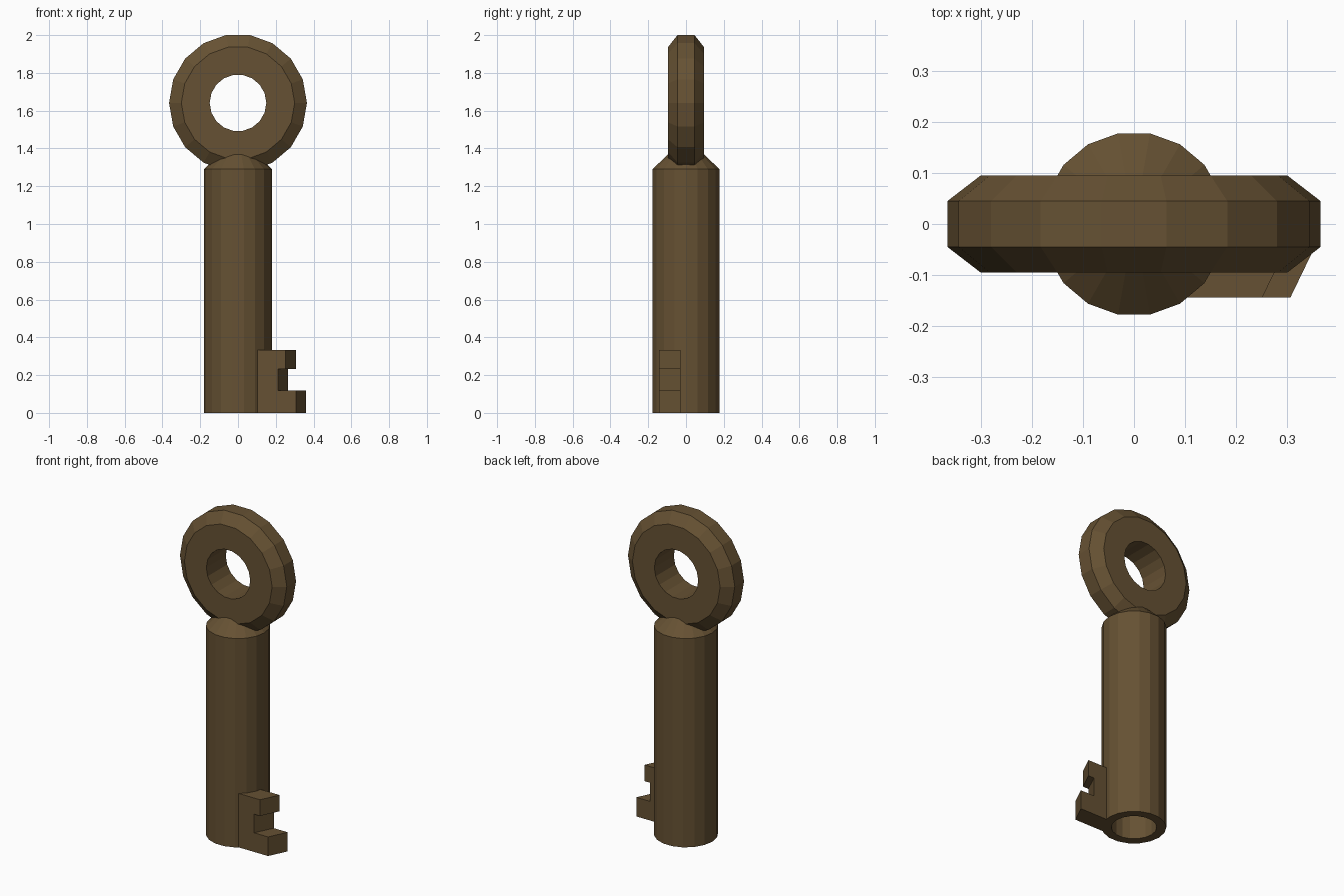
import bpy, bmesh, math
from mathutils import Matrix

if "Cube" in bpy.data.objects:
    bpy.data.objects.remove(bpy.data.objects["Cube"])

SIDES = 18
brass = bpy.data.materials.new("dark brass")
brass.diffuse_color = (0.133, 0.083, 0.033, 1)
brass.use_nodes = True
brass.node_tree.nodes["Principled BSDF"].inputs["Base Color"].default_value = brass.diffuse_color


def finish(name, bm):
    bmesh.ops.remove_doubles(bm, verts=bm.verts, dist=1e-5)
    bmesh.ops.recalc_face_normals(bm, faces=bm.faces)
    mesh = bpy.data.meshes.new(name)
    bm.to_mesh(mesh)
    bm.free()
    mesh.materials.append(brass)
    obj = bpy.data.objects.new(name, mesh)
    bpy.context.collection.objects.link(obj)
    return obj


def lathe(name, profile, closed=False, matrix=Matrix()):
    """Revolve (radius, height) points around z, then place with matrix."""
    bm = bmesh.new()
    verts = [bm.verts.new((r, 0, h)) for r, h in profile]
    pairs = list(zip(verts, verts[1:]))
    if closed:
        pairs.append((verts[-1], verts[0]))
    edges = [bm.edges.new(p) for p in pairs]
    bmesh.ops.spin(bm, geom=verts + edges, cent=(0, 0, 0), axis=(0, 0, 1),
                   angle=math.tau, steps=SIDES, use_merge=True)
    bm.transform(matrix)
    return finish(name, bm)


# Hollow barrel with a conical shoulder
lathe("barrel", [(0, 1.46), (0.18, 1.29), (0.18, 0), (0.127, 0),
                 (0.127, 0.35), (0, 0.35)])

# Bevelled ring handle standing in the xz plane
lathe("ring_handle", [(0.15, -0.095), (0.30, -0.095), (0.365, -0.045),
                      (0.365, 0.045), (0.30, 0.095), (0.15, 0.095)],
      closed=True,
      matrix=Matrix.Translation((0, 0, 1.641)) @ Matrix.Rotation(math.pi / 2, 4, 'X'))

# Notched bit: C-shaped outline, skewed so the back reaches further out
outline = [(0.104, 0), (0.306, 0), (0.306, 0.118), (0.211, 0.118),
           (0.211, 0.233), (0.251, 0.233), (0.251, 0.333), (0.104, 0.333)]
bm = bmesh.new()
front = bm.faces.new([bm.verts.new((x, -0.144, z)) for x, z in outline])
back = bmesh.ops.extrude_face_region(bm, geom=[front], use_keep_orig=True)
bmesh.ops.translate(bm, vec=(0.055, 0.114, 0),
                    verts=[v for v in back["geom"] if isinstance(v, bmesh.types.BMVert)])
finish("key_bit", bm)
